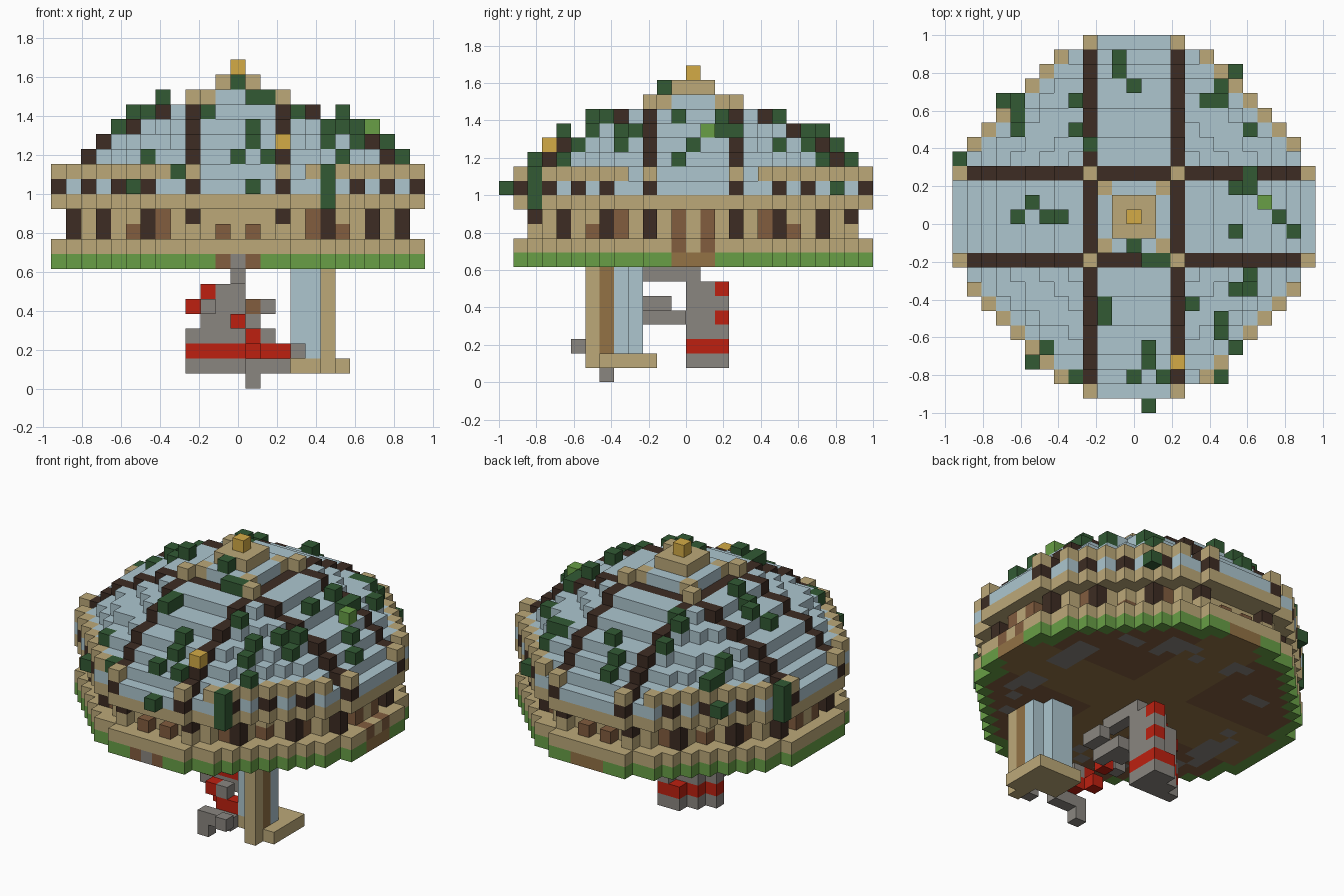
import bpy, random
from mathutils import Vector

if "Cube" in bpy.data.objects:
    bpy.data.objects.remove(bpy.data.objects["Cube"])

V = 1 / 13                      # edge length of one block
rng = random.Random(4)

PALETTE = {
    "sandstone": "bca979", "glass_blue": "adc6cf", "dark_wood": "3d2c23",
    "vine_green": "325a34", "grass_green": "689f46", "gold": "d4ab46",
    "stone_grey": "8a8680", "red_clay": "bd2010", "brown_wood": "825d3f",
    "ochre": "937245"}
NAMES = list(PALETTE)


def linear(code):
    vals = [int(code[n:n + 2], 16) / 255 for n in (0, 2, 4)]
    return [((c + 0.055) / 1.055) ** 2.4 for c in vals] + [1]


MATS = []
for name, code in PALETTE.items():
    m = bpy.data.materials.new(name)
    m.use_nodes = True
    m.diffuse_color = linear(code)
    m.node_tree.nodes["Principled BSDF"].inputs["Base Color"].default_value = linear(code)
    MATS.append(m)

parts = {}                      # part name -> {cell: colour}


def put(part, colour, xs, ys, zs):
    """Fill an inclusive box of cells; a single number is a one-cell range."""
    span = [range(a[0], a[1] + 1) if isinstance(a, tuple) else (a,) for a in (xs, ys, zs)]
    for i in span[0]:
        for j in span[1]:
            for k in span[2]:
                for other in parts.values():
                    other.pop((i, j, k), None)
                parts.setdefault(part, {})[i, j, k] = colour


R = range(-12, 13)
GRID = [(i, j) for i in R for j in R]


def outline(i, j):
    return i * i + j * j <= 156 and abs(i) + abs(j) <= 16


def is_rim(i, j):
    return not all(outline(i + a, j + b) for a, b in ((1, 0), (-1, 0), (0, 1), (0, -1)))


DISC = [c for c in GRID if outline(*c)]

# Floor: grass rim, wooden underside with a cross and stone patches, paved top
for i, j in DISC:
    r = (i * i + j * j) ** 0.5
    if is_rim(i, j) or r > 11.2:
        under = "grass_green"
    elif 8 < r < 10 and rng.random() < 0.4:
        under = "stone_grey"
    elif min(abs(i), abs(j)) <= 2:
        under = "ochre"
    else:
        under = "brown_wood"
    put("floor", under, i, j, 8)
    put("floor", "sandstone", i, j, 9)
    put("eaves", "sandstone", i, j, 12)

# Door sills
put("floor", "brown_wood", (-1, 1), -12, 8)
put("floor", "stone_grey", 0, -12, 8)
put("floor", "ochre", (-1, 1), 12, 8)
put("floor", "ochre", 12, (-1, 1), 8)
put("floor", "brown_wood", 12, (-1, 1), 9)
put("floor", "sandstone", 12, 0, 9)

# Recessed wall, door posts and pillars
for i, j in GRID:
    if outline(abs(i) + 1, abs(j) + 1) and max(abs(i), abs(j)) < 11:
        put("wall", "sandstone", i, j, (10, 11))
for s in (-1, 1):
    for t in (-1, 1):
        put("door_posts", "brown_wood", s * 11, t, (10, 11))
        put("door_posts", "brown_wood", t, s * 11, 10)
        put("wall_panels", "brown_wood", s * 5, t * 9, (10, 11))
        put("wall_panels", "brown_wood", s * 9, t * 5, (10, 11))
        put("wall_panels", "brown_wood", s * 7, t * 7, 10)
        for a, b in ((11, 3), (9, 6), (6, 9)):
            put("pillars", "dark_wood", s * a, t * b, (10, 11))
        put("pillars", "sandstone", s * 3, t * 11, 10)
        put("pillars", "dark_wood", s * 3, t * 11, 11)
    put("door_posts", "sandstone", s * 11, 0, (10, 11))

# Stepped glass dome: straight steps between the four dark ribs, round elsewhere
RADII = {13: 13, 14: 11.6, 15: 10.6, 16: 9.4, 17: 7.7, 18: 5.8, 19: 2.9}
for k, radius in RADII.items():
    for i, j in DISC:
        near, far = sorted((abs(i), abs(j)))
        reach = far if near <= 3 else (near * near + far * far) ** 0.5
        if reach <= radius:
            put("dome", "dark_wood" if 3 in (near, far) else "glass_blue", i, j, k)

# Battlements around the stepped diagonal edges
CORNERS = ((12, 3), (11, 5), (10, 6), (9, 7), (8, 8), (7, 9), (6, 10), (5, 11), (3, 12))
for s in (-1, 1):
    for t in (-1, 1):
        for a, b in CORNERS:
            low = "dark_wood" if a % 2 == 0 or a == 3 else "glass_blue"
            put("battlements", low, s * a, t * b, 13)
            put("battlements", "sandstone", s * a, t * b, 14)
        # Blocks at the rib crossings and around the crown
        put("crown", "sandstone", s * 3, t * 3, 19)
        put("crown", "sandstone", s * 2, t * 2, 19)
put("crown", "sandstone", (-1, 1), (-1, 1), 20)
put("finial", "gold", 0, 0, 21)


def surface(i, j):
    """First free level above the roof."""
    used = [c[2] for p in parts.values() for c in p if c[:2] == (i, j)]
    return max(used, default=12) + 1


# Vines on the roof
VINES = ((-1, 11), (-1, 10), (0, 9), (-9, 8), (-8, 8), (-8, 7), (-8, 6), (-4, 8), (-4, 6),
         (7, 10), (6, 8), (5, 8), (6, 9), (8, 6), (8, 3), (8, 2), (7, 2), (10, 0),
         (11, -1), (7, -1), (-7, 1), (-8, 0), (-6, 0), (-5, 0), (0, -2), (1, -3), (2, -3),
         (8, -4), (7, -5), (8, -5), (-2, -6), (-2, -7), (4, -6), (6, -7), (6, -8), (7, -9),
         (1, -9), (1, -10), (0, -11), (2, -11), (-7, -10), (-6, -9), (-4, -11), (1, -13))
for i, j in VINES:
    put("vines", "vine_green", i, j, surface(i, j))
put("vines", "vine_green", -3, 5, 18)
put("vines", "vine_green", 6, -11, (12, 14))
put("vines", "vine_green", -12, 4, (12, 14))
put("vines", "grass_green", 9, 1, surface(9, 1))
put("lantern", "gold", 3, -10, surface(3, -10))

# Hanging shaft and its landing
put("landing", "sandstone", (4, 7), (-5, -3), 1)
put("landing", "sandstone", (6, 7), -6, 1)
put("shaft", "sandstone", 6, -7, (1, 7))
put("shaft", "ochre", 6, -6, (2, 7))
put("shaft", "glass_blue", (4, 6), -5, (2, 7))
put("shaft", "glass_blue", (4, 5), -4, (2, 7))

# Hanging stone and clay ruin: colour, x, y, z
G, C = "stone_grey", "red_clay"
for level, colour in ((1, G), (2, C)):
    for j, west in enumerate((-3, -2, -1)):
        put("hanging_ruin", colour, (west, 0), j, level)
for box in (
        (G, (-2, 0), (0, 1), (3, 5)), (G, -3, 0, 3), (C, -3, 0, 5), (C, -2, 0, 6),
        (G, (-1, 0), (0, 1), 6), (C, 0, 2, 4), (C, 0, 2, 6), (G, 0, 2, 3), (G, 0, 2, 5),
        (G, 0, (-3, 0), 7), (G, 0, (-2, -1), 4), (C, 0, -4, 4), (G, 1, (-3, -1), 4),
        (G, 2, (-3, -2), 5), ("brown_wood", 1, -3, 5), (G, -2, -5, 5), (C, 1, -5, 3),
        (G, 2, -5, 3), (G, (1, 3), -6, 1), (C, 1, -4, 2), (C, (2, 3), -5, 2),
        (G, 1, -6, 0), (G, 4, -8, 2)):
    put("hanging_ruin", *box)

# Turn cells into meshes, keeping only the exposed faces
SOLID = {c for p in parts.values() for c in p}
for part, cells in parts.items():
    verts, faces, tints = {}, [], []
    for cell, colour in cells.items():
        for axis in range(3):
            for side in (0, 1):
                step = [0, 0, 0]
                step[axis] = 2 * side - 1
                if tuple(a + b for a, b in zip(cell, step)) in SOLID:
                    continue
                ring = []
                for u, v in ((0, 0), (1, 0), (1, 1), (0, 1)):
                    p = list(cell)
                    p[axis] += side
                    p[(axis + 1) % 3] += u
                    p[(axis + 2) % 3] += v
                    ring.append(verts.setdefault(tuple(p), len(verts)))
                faces.append(ring if side else ring[::-1])
                tints.append(colour)
    mesh = bpy.data.meshes.new(part)
    mesh.from_pydata([Vector((x - 0.5, y, z)) * V for x, y, z in verts], [], faces)
    used = [n for n in NAMES if n in tints]
    for n in used:
        mesh.materials.append(MATS[NAMES.index(n)])
    for poly, tint in zip(mesh.polygons, tints):
        poly.material_index = used.index(tint)
    bpy.context.collection.objects.link(bpy.data.objects.new(part, mesh))
